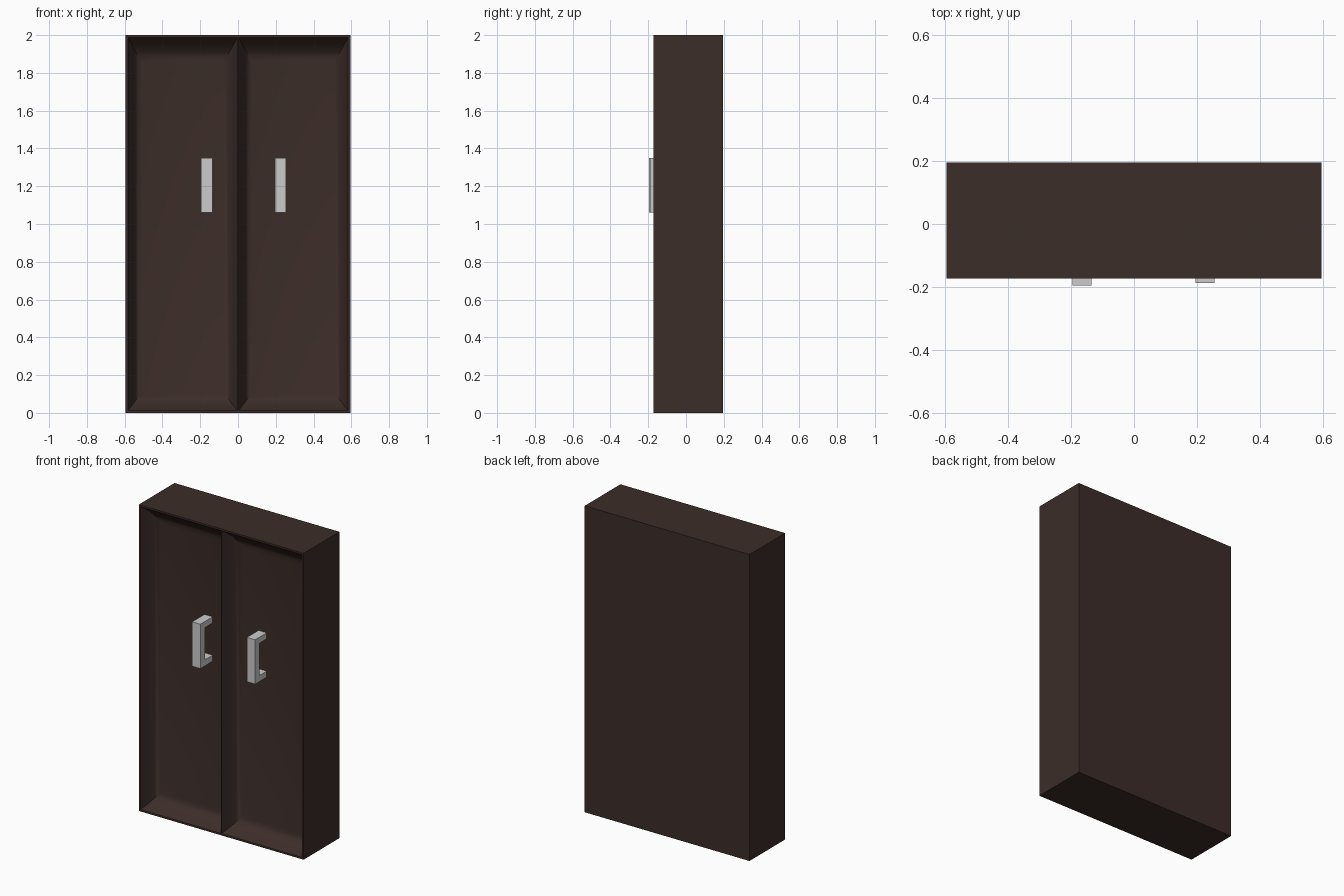
import bpy, bmesh, math

if "Cube" in bpy.data.objects:
    bpy.data.objects.remove(bpy.data.objects["Cube"])

W, Y0, Y1, H = 0.595, -0.173, 0.195, 2.0   # half width, front, back, height
RIM, DEPTH = 0.012, 0.105                  # frame edge and door recess

brown = bpy.data.materials.new("dark_brown")
brown.diffuse_color = (0.045, 0.026, 0.022, 1)
brown.use_nodes = True
brown.node_tree.nodes["Principled BSDF"].inputs["Base Color"].default_value = brown.diffuse_color


def finish(name, bm, mat=None):
    bmesh.ops.remove_doubles(bm, verts=bm.verts, dist=1e-5)
    bmesh.ops.recalc_face_normals(bm, faces=bm.faces)
    me = bpy.data.meshes.new(name)
    bm.to_mesh(me)
    bm.free()
    ob = bpy.data.objects.new(name, me)
    bpy.context.collection.objects.link(ob)
    if mat:
        me.materials.append(mat)
    return ob


def ring(bm, x0, x1, z0, z1, y):
    return [bm.verts.new(p) for p in ((x0, y, z0), (x1, y, z0), (x1, y, z1), (x0, y, z1))]


def bridge(bm, a, b):
    return [bm.faces.new((a[i], a[(i + 1) % 4], b[(i + 1) % 4], b[i])) for i in range(4)]


# Cabinet body with two dished door panels
bm = bmesh.new()
back = ring(bm, -W, W, 0, H, Y1)
front = ring(bm, -W, W, 0, H, Y0)
bm.faces.new(back)
bridge(bm, back, front)
for x0, x1 in ((-W, 0), (0, W)):
    prev = ring(bm, x0, x1, 0, H, Y0)
    left, right = (RIM, 0.003) if x0 < 0 else (0.003, RIM)
    steps = 5
    for i in range(steps + 1):
        t = i / steps
        cur = ring(bm, x0 + left + 0.07 * t, x1 - right - 0.07 * t,
                   RIM + 0.09 * t, H - RIM - 0.13 * t,
                   Y0 + DEPTH * (1 - (1 - t) ** 2))
        for f in bridge(bm, prev, cur):
            f.smooth = i > 0
        prev = cur
    bm.faces.new(prev).smooth = True
body = finish("cabinet_body", bm, brown)
bpy.context.view_layer.objects.active = body
body.select_set(True)
bpy.ops.object.shade_smooth_by_angle(angle=math.radians(35))


# C-shaped pull handles, extruded across their width
def handle(name, x, yf):
    yb, bar, leg, z0, z1 = -0.06, 0.045, 0.04, 1.06, 1.35
    profile = [(yf, z0), (yb, z0), (yb, z0 + leg), (yf + bar, z0 + leg),
               (yf + bar, z1 - leg), (yb, z1 - leg), (yb, z1), (yf, z1)]
    bm = bmesh.new()
    face = bm.faces.new([bm.verts.new((x - 0.03, y, z)) for y, z in profile])
    out = bmesh.ops.extrude_face_region(bm, geom=[face])
    bmesh.ops.translate(bm, vec=(0.06, 0, 0),
                        verts=[v for v in out["geom"] if isinstance(v, bmesh.types.BMVert)])
    finish(name, bm)


handle("left_handle", -0.165, -0.195)
handle("right_handle", 0.225, -0.187)
